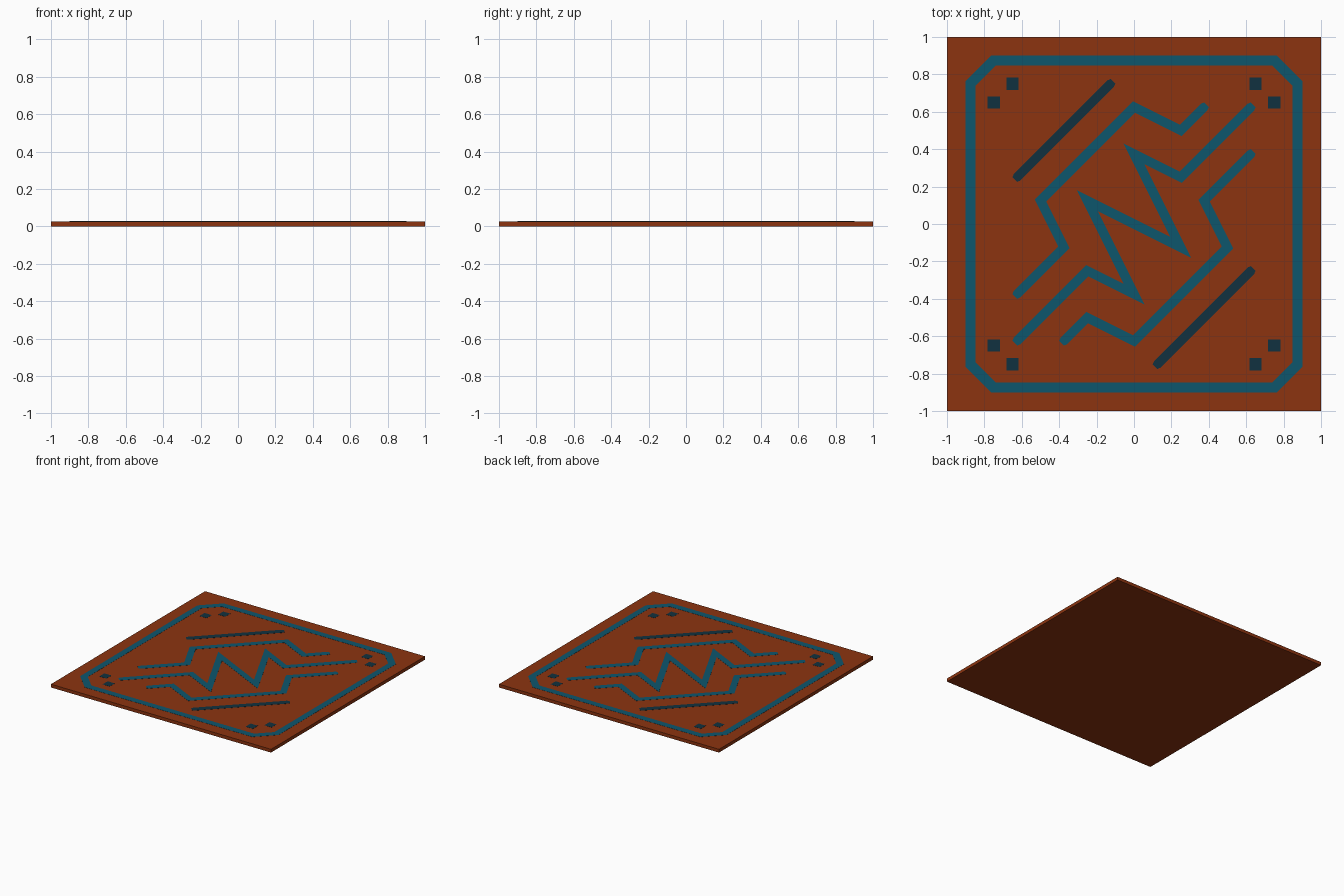
import bpy, bmesh
from mathutils import Vector

if "Cube" in bpy.data.objects:
    bpy.data.objects.remove(bpy.data.objects["Cube"])

TOP = 0.027      # slab top
RAISE = 0.001    # inlay height above the slab


def material(name, rgb):
    m = bpy.data.materials.new(name)
    m.diffuse_color = (*rgb, 1)
    m.use_nodes = True
    m.node_tree.nodes["Principled BSDF"].inputs["Base Color"].default_value = m.diffuse_color
    return m


RUST = material("rust_brown", (0.262, 0.034, 0.005))
TEAL = material("teal", (0.004, 0.092, 0.152))
NAVY = material("dark_teal", (0.0056, 0.031, 0.05))


def finish(name, bm, mat):
    me = bpy.data.meshes.new(name)
    bm.to_mesh(me)
    bm.free()
    me.materials.append(mat)
    ob = bpy.data.objects.new(name, me)
    bpy.context.collection.objects.link(ob)
    return ob


def plate(name, bm, mat):
    """Turn flat upward faces into a thin plate let into the slab."""
    for f in bm.faces:
        f.normal_update()
        if f.normal.z < 0:
            f.normal_flip()
    ob = finish(name, bm, mat)
    mod = ob.modifiers.new("thickness", 'SOLIDIFY')
    mod.thickness = 0.003
    mod.offset = -1
    return ob


def ribbon(name, points, half, mat, closed=False):
    """Mitred strip along a path, with chamfered ends when open."""
    pts = [Vector(p) for p in points]
    n = len(pts)
    rows = []
    for i, p in enumerate(pts):
        before = (p - pts[i - 1]).normalized() if closed or i > 0 else None
        after = (pts[(i + 1) % n] - p).normalized() if closed or i < n - 1 else None
        d0, d1 = before or after, after or before
        n0, n1 = Vector((-d0.y, d0.x)), Vector((-d1.y, d1.x))
        m = (n0 + n1).normalized()
        m *= half / m.dot(n0)
        row = (p + m, p - m)
        k = half * 0.7071
        cap = lambda d: (p + d * k + n0 * k, p + d * k - n0 * k)
        if before is None:
            rows.append(cap(-d0))
        rows.append(row)
        if after is None:
            rows.append(cap(d0))
    bm = bmesh.new()
    vs = [[bm.verts.new((q.x, q.y, TOP + RAISE)) for q in r] for r in rows]
    count = len(vs)
    for i in range(count if closed else count - 1):
        a, b = vs[i], vs[(i + 1) % count]
        bm.faces.new((a[0], a[1], b[1], b[0]))
    return plate(name, bm, mat)


# Slab
bm = bmesh.new()
bmesh.ops.create_cube(bm, size=1)
bmesh.ops.scale(bm, vec=(2, 2, TOP), verts=bm.verts)
bmesh.ops.translate(bm, vec=(0, 0, TOP / 2), verts=bm.verts)
finish("slab", bm, RUST)

# Border with cut corners
a, b = 0.875, 0.75
ribbon("border", [(b, a), (a, b), (a, -b), (b, -a), (-b, -a), (-a, -b), (-a, b), (-b, a)],
       0.027, TEAL, closed=True)

# Central zigzag
ribbon("centre_zigzag", [(-.625, -.625), (-.25, -.25), (0, -.375), (-.25, .125),
                         (.25, -.125), (0, .375), (.25, .25), (.625, .625)], 0.025, TEAL)

# Outer zigzags and bars, repeated by a half turn
zig = [(-.625, -.375), (-.375, -.125), (-.5, .125), (0, .625), (.25, .5), (.375, .625)]
bar = [(-.625, .25), (-.125, .75)]
for s, side in ((1, "upper"), (-1, "lower")):
    ribbon(side + "_zigzag", [(s * x, s * y) for x, y in zig], 0.025, TEAL)
    ribbon(side + "_bar", [(s * x, s * y) for x, y in bar], 0.025, NAVY)

# Corner squares
bm = bmesh.new()
h = 0.0325
for sx in (1, -1):
    for sy in (1, -1):
        for x, y in ((.65, .75), (.75, .65)):
            bm.faces.new([bm.verts.new((sx * x + dx, sy * y + dy, TOP + RAISE))
                          for dx, dy in ((-h, -h), (h, -h), (h, h), (-h, h))])
plate("corner_squares", bm, NAVY)
